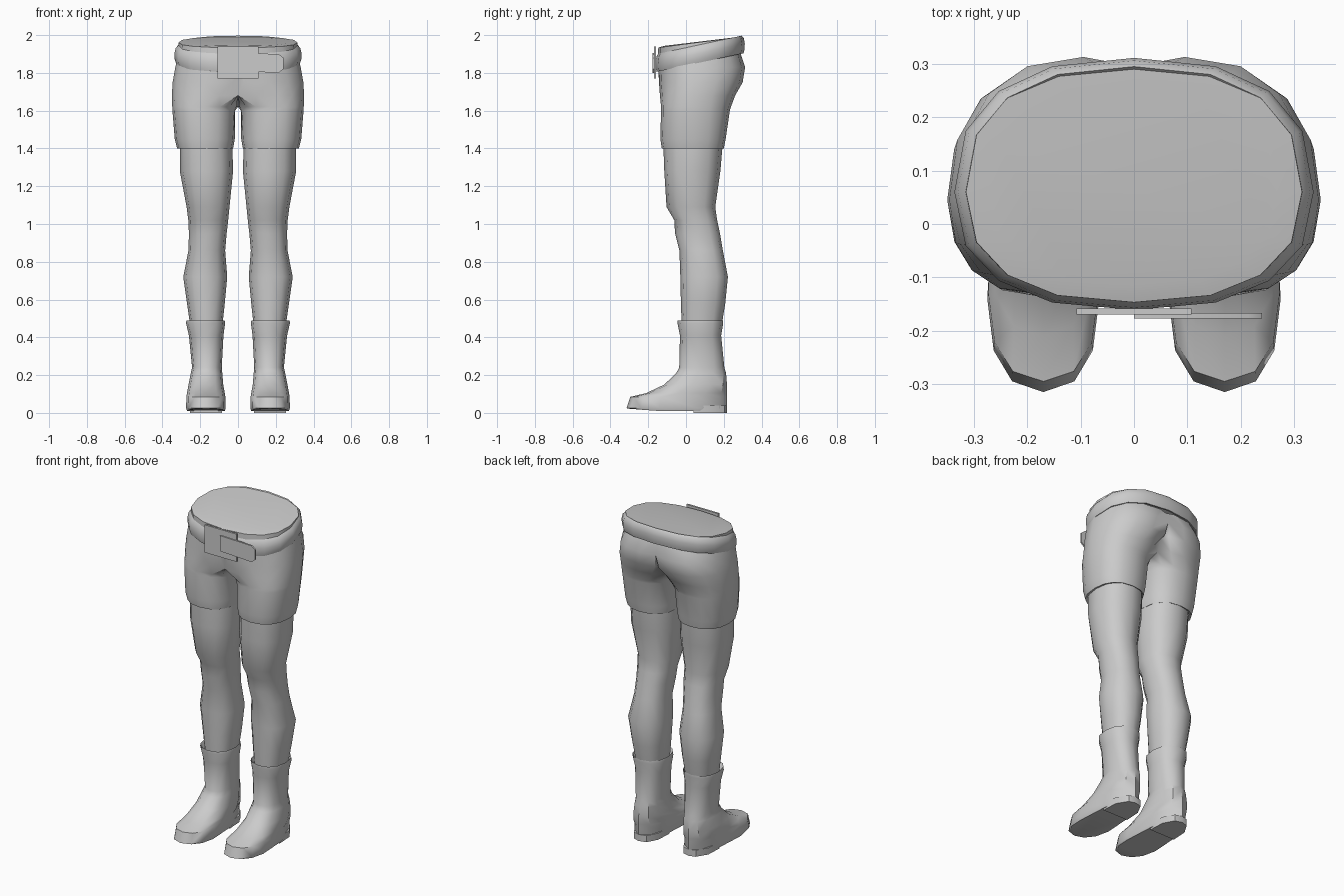
import bpy, bmesh
from math import sin, cos, pi, radians

if "Cube" in bpy.data.objects:
    bpy.data.objects.remove(bpy.data.objects["Cube"])


def spow(v, p):
    return (1 if v >= 0 else -1) * abs(v) ** p


def oval(n, p):
    """Unit superellipse points."""
    return [(spow(cos(2 * pi * i / n), p), spow(sin(2 * pi * i / n), p)) for i in range(n)]


def finish(name, bm, mirror=False, angle=40):
    bmesh.ops.remove_doubles(bm, verts=bm.verts, dist=0.0005)
    bmesh.ops.recalc_face_normals(bm, faces=bm.faces)
    me = bpy.data.meshes.new(name)
    bm.to_mesh(me)
    bm.free()
    for f in me.polygons:
        f.use_smooth = True
    me.set_sharp_from_angle(angle=radians(angle))
    ob = bpy.data.objects.new(name, me)
    bpy.context.collection.objects.link(ob)
    if mirror:
        m = ob.modifiers.new("mirror", "MIRROR")
        m.use_clip = True
        m.merge_threshold = 0.001
    return ob


def loft(name, rings, mirror=False, cap_first=False, cap_last=False, angle=40, open_mid=False):
    """Skin a stack of point rings; open_mid drops the faces on the mirror plane."""
    bm = bmesh.new()
    vs = [[bm.verts.new(p) for p in r] for r in rings]
    n = len(vs[0])
    for a, b in zip(vs, vs[1:]):
        for i in range(n):
            q = (a[i], a[(i + 1) % n], b[(i + 1) % n], b[i])
            if open_mid and all(v.co.x < 1e-4 for v in q):
                continue
            bm.faces.new(q)
    if cap_first:
        bm.faces.new(vs[0][::-1])
    if cap_last:
        bm.faces.new(vs[-1])
    return finish(name, bm, mirror, angle)


def limb_ring(z, xi, xo, yf, yb, cy=None, n=12, p=0.85):
    """Horizontal oval between inner/outer x and front/back y."""
    cx, rx = (xi + xo) / 2, (xo - xi) / 2
    cy = (yf + yb) / 2 if cy is None else cy
    return [(cx + rx * c, cy + s * (yb - cy if s > 0 else cy - yf), z) for c, s in oval(n, p)]


# shorts: half sections whose inner side is flattened onto the middle plane
def hip_ring(z, xo, cxb, cxf, yf, yb, xmin, cy=0.045):
    pts = []
    for c, s in oval(16, 0.85):
        cx = cxb if s > 0 else cxf
        x = max(cx + (xo - cx) * c, xmin)
        if x < 0.006:
            x = 0
        pts.append((x, cy + s * (yb - cy if s > 0 else cy - yf), z))
    return pts


loft("shorts", [hip_ring(*r) for r in (
    (1.405, .305, .170, .170, -.115, .190, .03),
    (1.400, .322, .174, .174, -.128, .200, .025),
    (1.450, .335, .176, .176, -.136, .210, .015),
    (1.600, .347, .178, .178, -.132, .232, .015),
    (1.620, .348, .173, .173, -.132, .238, 0),
    (1.680, .350, .150, .100, -.138, .260, 0),
    (1.750, .346, .115, .030, -.143, .300, 0),
    (1.830, .332, .095, .000, -.147, .313, 0),
    (1.900, .315, .050, .000, -.145, .290, 0))], mirror=True, open_mid=True)

# legs
loft("leg", [limb_ring(*r) for r in (
    (1.42, .030, .307, -.120, .194),
    (1.28, .026, .308, -.115, .182),
    (1.09, .045, .272, -.103, .155),
    (1.02, .052, .263, -.062, .165),
    (0.95, .060, .260, -.058, .180),
    (0.86, .068, .262, -.035, .195),
    (0.72, .057, .290, -.030, .222),
    (0.58, .070, .270, -.027, .208),
    (0.44, .085, .250, -.022, .185))], mirror=True)

# boots: rolled cuff, shaft and foot down to the sole
boot = [limb_ring(*r) for r in (
    (0.460, .085, .252, -.025, .178),
    (0.490, .071, .273, -.045, .197),
    (0.475, .068, .275, -.045, .197),
    (0.410, .077, .260, -.032, .186),
    (0.240, .086, .243, -.036, .203),
    (0.210, .083, .250, -.052, .212, .06),
    (0.150, .078, .262, -.115, .217, .03),
    (0.105, .070, .270, -.210, .217, -.04),
    (0.085, .067, .273, -.295, .217, -.13),
    (0.025, .065, .275, -.315, .217, -.14),
    (0.010, .070, .270, -.305, .212, -.14))]
boot[-1] = [(x, y, z + max(0, -.15 - y) * .08) for x, y, z in boot[-1]]
loft("boot", boot, mirror=True, cap_last=True)
loft("boot_heel", [[(x, y, z) for x, y in (
    (.085, .04), (.255, .04), (.25, .14), (.21, .205), (.17, .217), (.125, .205), (.09, .14))]
    for z in (0, .04)], mirror=True, cap_first=True, cap_last=True)


# belt: rounded band on a plane that rises towards the back
def waist_ring(scale, dz, z0=1.889, slope=.213):
    pts = []
    for c, s in oval(16, 0.82):
        y = .06 + scale * s * (.25 if s > 0 else .22)
        pts.append((scale * c * .335, y, z0 + slope * y + dz))
    return pts


loft("belt", [waist_ring(*r) for r in (
    (.93, -.045), (.98, -.05), (1.0, -.03), (1.005, .0), (.985, .03), (.94, .045), (.90, .035))])

# waist: closed top of the body rising out of the belt
loft("waist", [waist_ring(.95, -.03), waist_ring(.94, 0, 1.953, .13),
               waist_ring(.80, 0, 1.957, .12)], cap_last=True)


# buckle plate and belt end
def plate(name, outline, y0, y1):
    loft(name, [[(x, y, z) for x, z in outline] for y in (y0, y1)],
         cap_first=True, cap_last=True)


plate("buckle", ((-.108, 1.77), (.108, 1.77), (.108, 1.94), (-.108, 1.94)), -.170, -.158)
plate("belt_end", ((.0, 1.81), (.215, 1.80), (.24, 1.82), (.24, 1.88), (.215, 1.90), (.0, 1.905)),
      -.177, -.167)
